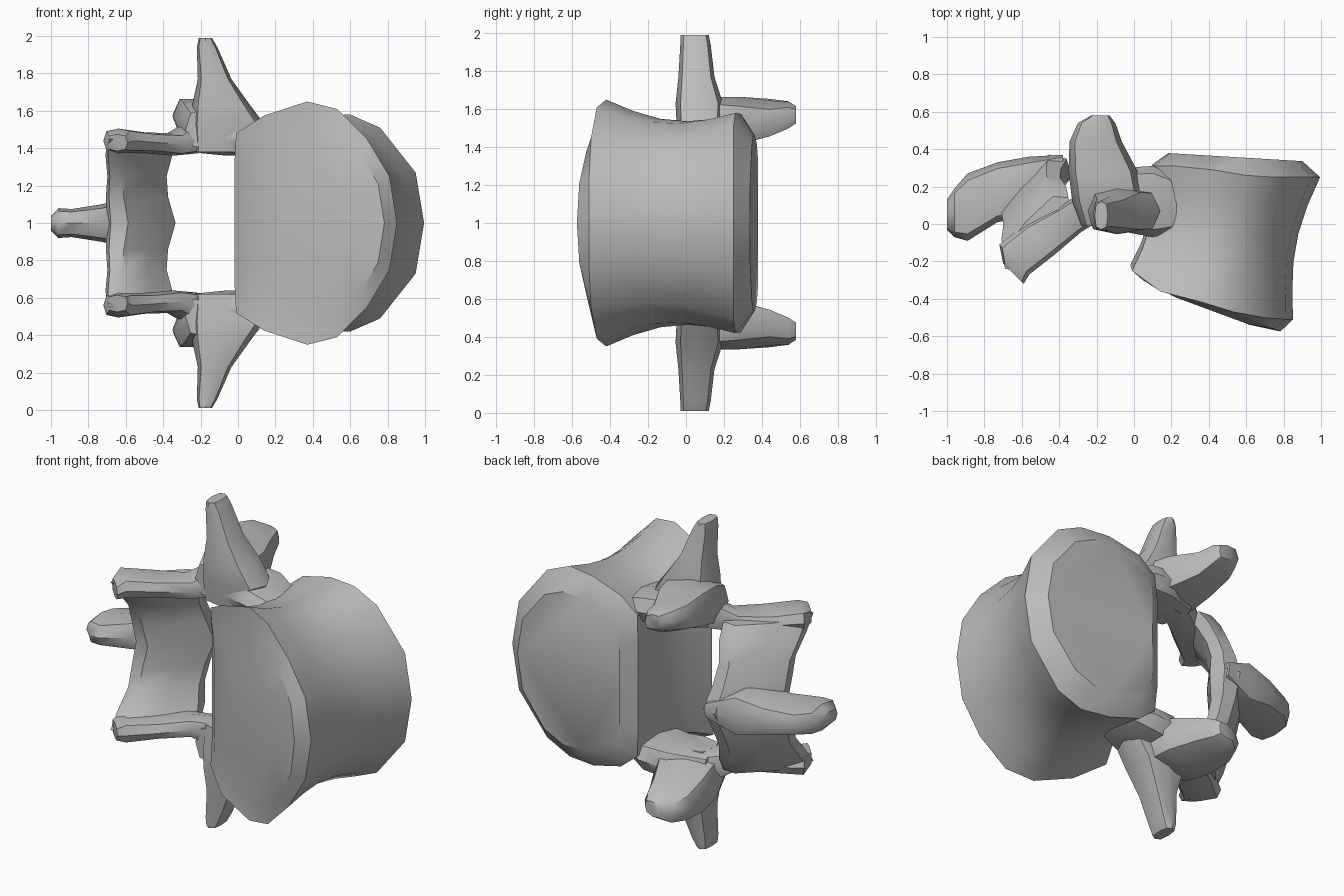
import bpy, bmesh, math
from mathutils import Vector

cube = bpy.data.objects.get("Cube")
if cube:
    bpy.data.objects.remove(cube, do_unlink=True)

bone = bpy.data.materials.new("bone grey")
bone.use_nodes = True
bone.diffuse_color = (0.5, 0.5, 0.5, 1)
bone.node_tree.nodes["Principled BSDF"].inputs["Base Color"].default_value = (0.5, 0.5, 0.5, 1)


def loft(name, rings, mirror=False, angle=42):
    """Skin a closed tube over rings of points; heights are measured from mid-plane z = 1."""
    bm = bmesh.new()
    loops = [[bm.verts.new(p) for p in ring] for ring in rings]
    for a, b in zip(loops, loops[1:]):
        for i in range(len(a)):
            j = (i + 1) % len(a)
            bm.faces.new((a[i], a[j], b[j], b[i]))
    bm.faces.new(loops[0])
    bm.faces.new(loops[-1])
    bmesh.ops.recalc_face_normals(bm, faces=bm.faces)
    mesh = bpy.data.meshes.new(name)
    bm.to_mesh(mesh)
    bm.free()
    mesh.materials.append(bone)
    obj = bpy.data.objects.new(name, mesh)
    obj.location.z = 1
    bpy.context.collection.objects.link(obj)
    bpy.ops.object.select_all(action='DESELECT')
    obj.select_set(True)
    bpy.context.view_layer.objects.active = obj
    bpy.ops.object.shade_smooth_by_angle(angle=math.radians(angle))
    if mirror:
        mod = obj.modifiers.new("other_side", 'MIRROR')
        mod.use_axis = (False, False, True)


def section(center, u, v):
    """Eight-sided rounded section spanned by half-axes u and v."""
    c, u, v = Vector(center), Vector(u), Vector(v)
    ring = []
    for k in range(8):
        a, b = math.cos(k * math.pi / 4), math.sin(k * math.pi / 4)
        corner = 1.12 if k % 2 else 1
        ring.append(c + (u * a + v * b) * corner)
    return ring


# Main body: two end rims joined by a pinched waist, with gently domed end plates
front_half = [(-.02, -.22, 0), (-.02, -.22, .3), (-.01, -.25, .48), (.14, -.36, .575), (.37, -.42, .65),
              (.53, -.47, .61), (.69, -.5, .45), (.81, -.51, .25), (.85, -.51, 0)]
back_half = [(.1, .32, 0), (.1, .32, .28), (.11, .31, .43), (.22, .31, .52), (.42, .29, .575),
             (.6, .26, .58), (.76, .25, .51), (.95, .25, .27), (.995, .25, 0)]


def full(half):
    pts = [Vector(p) for p in half]
    return pts + [Vector((p.x, p.y, -p.z)) for p in reversed(pts[1:-1])]


front, back = full(front_half), full(back_half)


def plate(rim, middle, scale, level, slope):
    ring = []
    for p in rim:
        x = middle + (p.x - middle) * scale
        ring.append(Vector((x, level + slope * x, p.z * scale)))
    return ring


rings = [plate(front, .43, .45, -.31, -.37), plate(front, .43, .84, -.285, -.37), front]
for t in (.2, .4, .6, .8):
    pinch = 1 - .12 * math.sin(math.pi * t)
    ring = []
    for f, b in zip(front, back):
        p = f.lerp(b, t)
        ring.append(Vector((.42 + (p.x - .42) * pinch, p.y, p.z * pinch)))
    rings.append(ring)
rings += [back, plate(back, .52, .8, .39, -.06)]
loft("vertebral_body", rings, angle=35)

# Pedicles bridging the body and the arch
loft("pedicle", [section((x, y, z), (0, ry, 0), (0, 0, rz)) for x, y, z, ry, rz in
                 [(.28, .1, .41, .13, .06), (.1, .12, .45, .19, .09),
                  (-.06, .13, .46, .17, .1), (-.26, .1, .48, .1, .1)]], mirror=True)

# Side processes reaching up and down
loft("transverse_process", [section((x, y, z), (rx, 0, 0), (0, ry, 0)) for x, y, z, rx, ry in
                            [(-.1, .07, .38, .14, .1), (-.06, .07, .53, .2, .12),
                             (-.09, .07, .63, .155, .125),
                             (-.125, .055, .77, .09, .095), (-.165, .05, .94, .055, .08),
                             (-.175, .045, .99, .035, .075)]], mirror=True)

# Broad lobes pointing backward, flaring out of the arch root
loft("upper_joint_process", [section((x, y, z), (rx, 0, -tilt), (0, 0, rz)) for x, y, z, rx, rz, tilt in
                             [(-.15, -.01, .5, .13, .11, 0), (-.14, .12, .525, .19, .14, .01),
                              (-.165, .28, .54, .185, .125, .03), (-.205, .44, .555, .14, .09, .035),
                              (-.2, .54, .57, .1, .07, .02), (-.18, .58, .57, .05, .045, .01)]],
     mirror=True)

# Blades slanting forward from the arch
loft("lower_joint_process", [section((x, y, z), (r, -r, 0), (0, 0, rz)) for x, y, z, r, rz in
                             [(-.15, .14, .48, .06, .1), (-.24, .09, .46, .065, .09),
                              (-.35, .02, .42, .065, .06),
                              (-.5, -.08, .43, .08, .055), (-.64, -.19, .44, .08, .065),
                              (-.645, -.265, .43, .055, .045)]], mirror=True)

# Curved plate closing the arch
arch = [(-.52, -.05, .45, .17, .06), (-.53, .02, .36, .165, .06), (-.54, .085, .25, .145, .055),
        (-.54, .13, .14, .15, .06)]
arch = arch + [(-.52, .17, 0, .16, .075)] + [(x, y, -z, r, t) for x, y, z, r, t in reversed(arch)]
loft("lamina", [section((x, y, z), (r, r * 1.12, 0), (t, -t, 0)) for x, y, z, r, t in arch])

# Central process pointing away from the body
loft("spinous_process", [section((x, y, 0), (0, ry, 0), (0, 0, rz)) for x, y, ry, rz in
                         [(-.38, .31, .06, .05), (-.56, .2, .16, .14), (-.73, .17, .16, .1),
                          (-.89, .09, .18, .075), (-.96, .06, .13, .08), (-1, .05, .08, .04)]])
